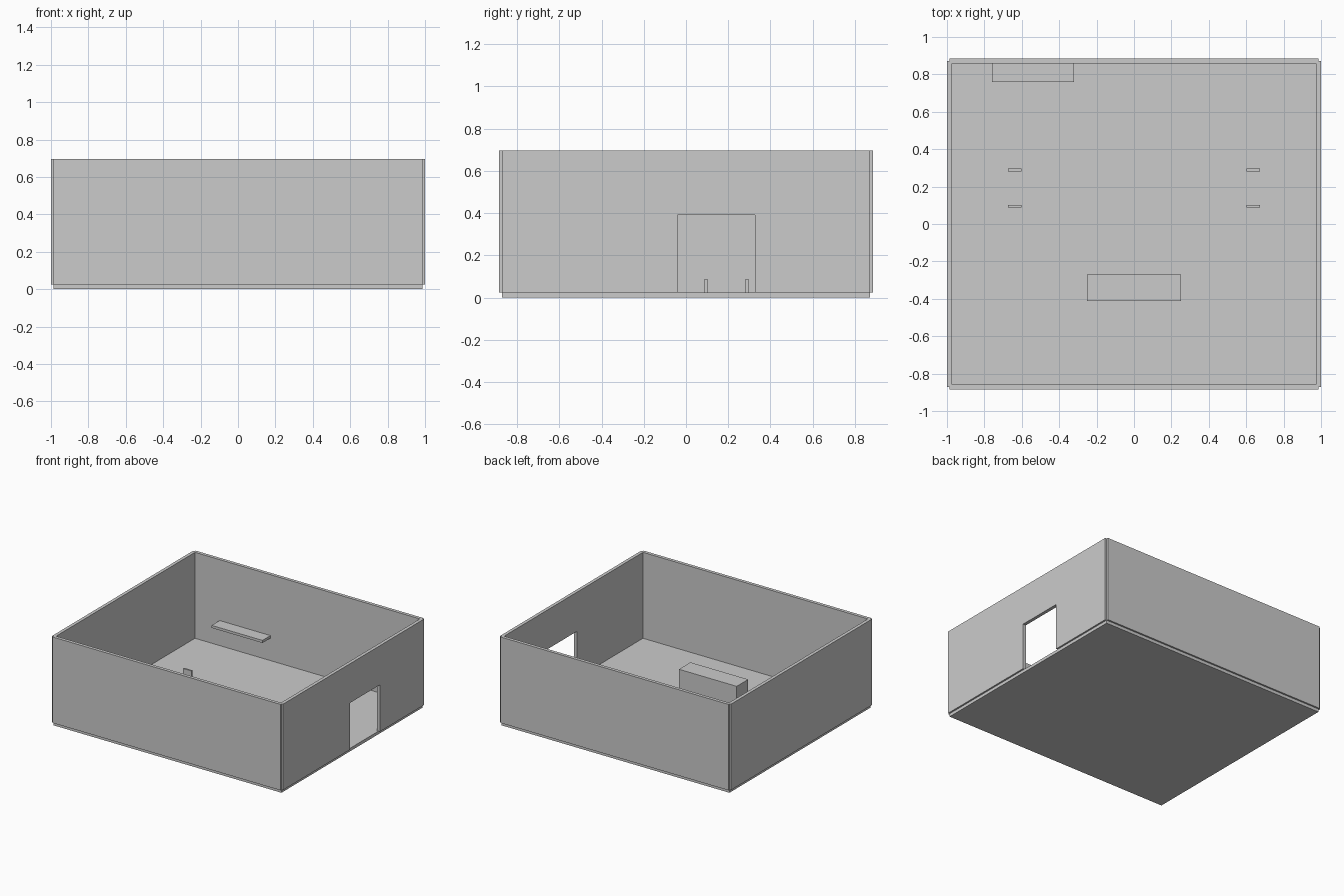
import bpy

# Remove the default cube
cube = bpy.data.objects.get("Cube")
if cube:
    bpy.data.objects.remove(cube, do_unlink=True)

# Single plain material
grey = bpy.data.materials.new("plain_grey")
grey.use_nodes = True
colour = (0.6, 0.6, 0.6, 1)
grey.diffuse_color = colour
grey.node_tree.nodes["Principled BSDF"].inputs["Base Color"].default_value = colour


def box(name, x, y, z):
    """Box spanning the given (low, high) ranges."""
    spans = (x, y, z)
    bpy.ops.mesh.primitive_cube_add(size=1)
    ob = bpy.context.object
    ob.name = name
    ob.scale = [hi - lo for lo, hi in spans]
    ob.location = [(lo + hi) / 2 for lo, hi in spans]
    bpy.ops.object.transform_apply(location=True, rotation=True, scale=True)
    ob.data.materials.append(grey)
    return ob


HALF_X, HALF_Y = 0.987, 0.872     # floor half sizes
EDGE = 0.013                      # half the wall thickness
FLOOR, TOP = 0.024, 0.697

# Floor slab
box("floor", (-HALF_X, HALF_X), (-HALF_Y, HALF_Y), (0, FLOOR))

# Walls centred on the floor edges, leaving small corner notches
for name, s in (("front_wall", -1), ("back_wall", 1)):
    box(name, (-HALF_X, HALF_X), (s * HALF_Y - EDGE, s * HALF_Y + EDGE), (FLOOR, TOP))
for name, s in (("right_wall", -1), ("left_wall", 1)):
    wall = box(name, (s * HALF_X - EDGE, s * HALF_X + EDGE), (-HALF_Y, HALF_Y), (FLOOR, TOP))

# Doorway through the left wall
cutter = box("doorway_cutter", (0.9, 1.1), (-0.04, 0.328), (-0.1, 0.39))
cutter.hide_render = True
cutter.hide_viewport = True
cut = wall.modifiers.new("doorway", "BOOLEAN")
cut.operation = "DIFFERENCE"
cut.solver = "EXACT"
cut.object = cutter
bpy.context.view_layer.objects.active = wall
bpy.ops.object.modifier_apply(modifier=cut.name)
bpy.data.objects.remove(cutter, do_unlink=True)

# Counter on the floor and shelf on the back wall
box("counter", (-0.25, 0.25), (-0.412, -0.27), (FLOOR, 0.2))
box("shelf", (-0.76, -0.32), (0.76, HALF_Y - EDGE), (0.2, 0.22))

# Pairs of short upright plates on each side
for side, s in (("right", -1), ("left", 1)):
    for place, y in (("front", 0.095), ("back", 0.289)):
        box(f"{side}_{place}_post", sorted((s * 0.602, s * 0.674)),
            (y - 0.007, y + 0.007), (FLOOR, 0.088))
